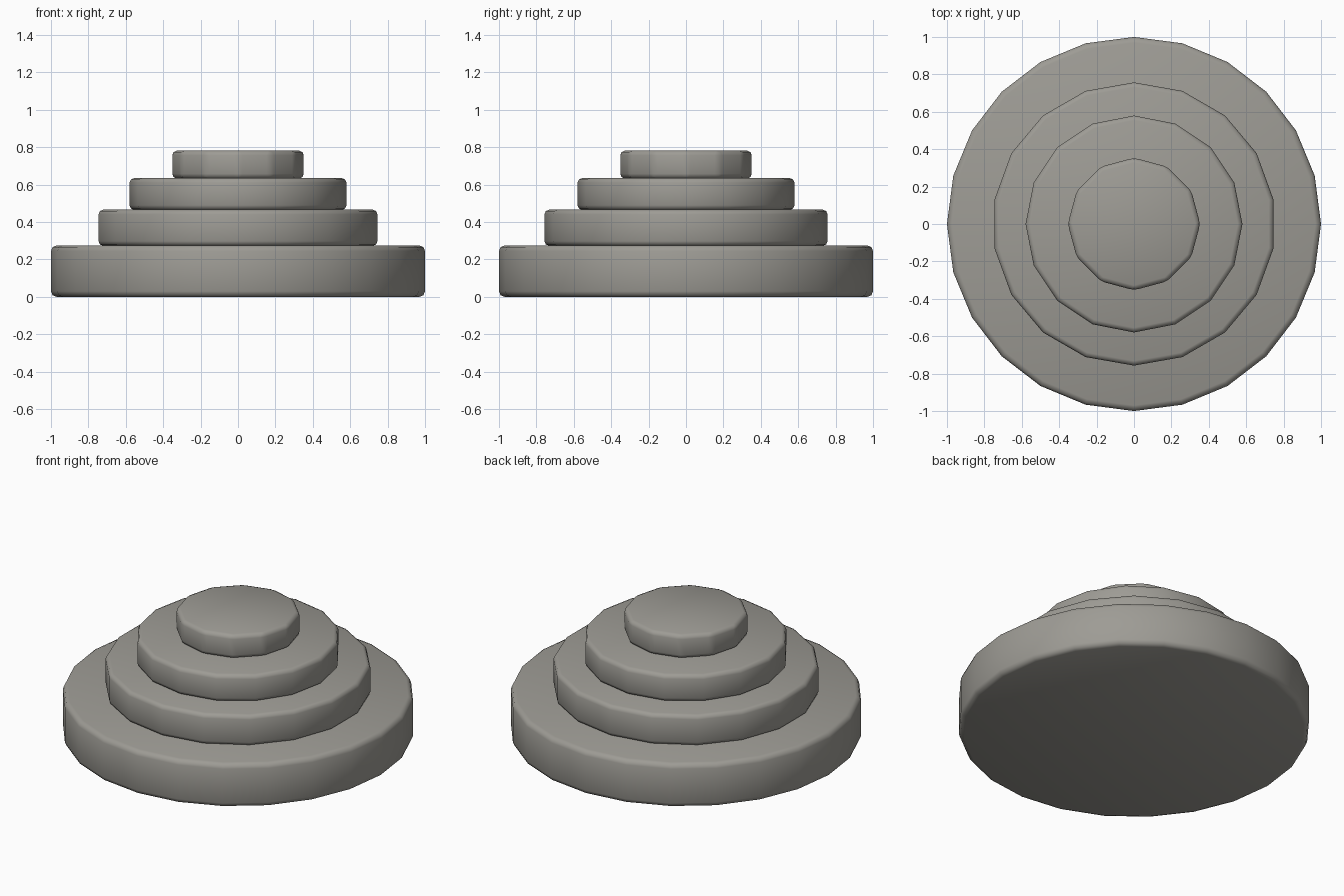
import bpy, math

if "Cube" in bpy.data.objects:
    bpy.data.objects.remove(bpy.data.objects["Cube"])

# Warm dark grey stone
stone = bpy.data.materials.new("stone")
stone.diffuse_color = (0.34, 0.33, 0.30, 1)
stone.use_nodes = True
stone.node_tree.nodes["Principled BSDF"].inputs["Base Color"].default_value = stone.diffuse_color


def tier(name, sides, radius, z0, z1, bevel, limit=40):
    # One rounded-edge disc, with a corner pointing along +y
    bpy.ops.mesh.primitive_cylinder_add(vertices=sides, radius=radius,
                                        depth=z1 - z0, location=(0, 0, (z0 + z1) / 2))
    ob = bpy.context.object
    ob.name = name
    ob.data.materials.append(stone)
    mod = ob.modifiers.new("rounded_edges", 'BEVEL')
    mod.width = bevel
    mod.segments = 2
    mod.limit_method = 'ANGLE'
    mod.angle_limit = math.radians(limit)
    bpy.ops.object.modifier_apply(modifier=mod.name)
    bpy.ops.object.shade_smooth_by_angle(angle=math.radians(50))
    return ob


# Stacked tiers, bottom to top; the top one has softened corners too
tier("base_tier", 24, 1.0, 0.0, 0.275, 0.03)
tier("second_tier", 18, 0.757, 0.273, 0.466, 0.025)
tier("third_tier", 16, 0.58, 0.465, 0.635, 0.025)
tier("top_tier", 12, 0.354, 0.633, 0.782, 0.025, limit=29)
